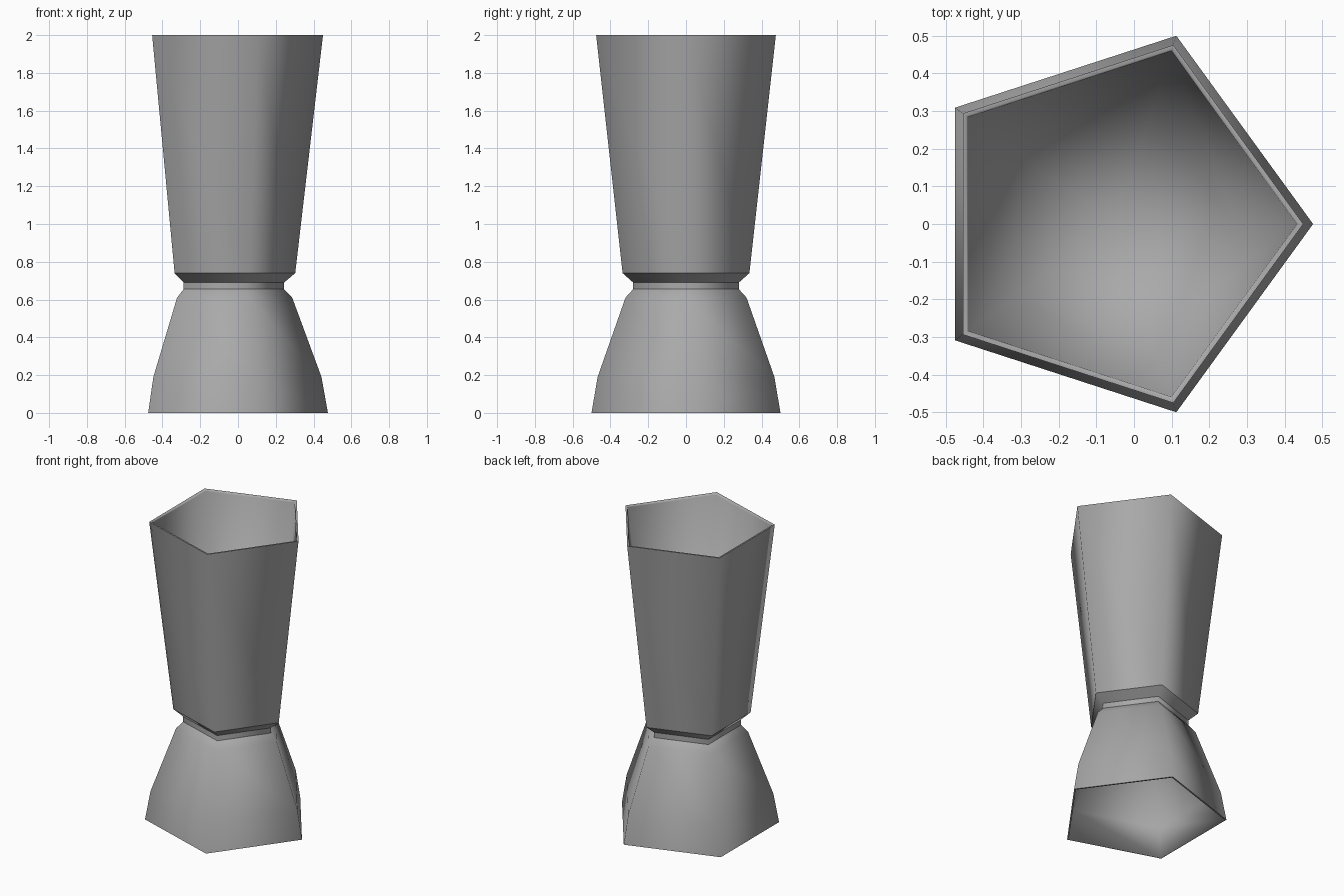
import bpy
import bmesh
import math

SIDES = 5
AXIS_X = -0.05  # a pentagon is not symmetric in x, so its axis sits off centre

old = bpy.data.objects.get("Cube")
if old:
    bpy.data.objects.remove(old, do_unlink=True)

# Single grey metal colour
grey = bpy.data.materials.new("grey_metal")
grey.use_nodes = True
grey.diffuse_color = (0.4, 0.4, 0.4, 1)
grey.node_tree.nodes["Principled BSDF"].inputs["Base Color"].default_value = (0.4, 0.4, 0.4, 1)


def lathe(name, profile, sharp_rings=()):
    """Spin (radius, z) points into a smooth pentagonal shell with chosen hard rings."""
    bm = bmesh.new()
    rings = []
    for radius, z in profile:
        if radius == 0:
            rings.append([bm.verts.new((AXIS_X, 0, z))] * SIDES)
            continue
        ring = []
        for i in range(SIDES):
            a = math.tau * i / SIDES
            ring.append(bm.verts.new((AXIS_X + radius * math.cos(a), radius * math.sin(a), z)))
        rings.append(ring)
    for a, b in zip(rings, rings[1:]):
        for i in range(SIDES):
            j = (i + 1) % SIDES
            corners = list(dict.fromkeys((a[i], b[i], b[j], a[j])))
            bm.faces.new(corners).smooth = True
    for k in sharp_rings:
        for i in range(SIDES):
            edge = bm.edges.get((rings[k][i], rings[k][(i + 1) % SIDES]))
            edge.smooth = False
    mesh = bpy.data.meshes.new(name)
    bm.to_mesh(mesh)
    bm.free()
    mesh.materials.append(grey)
    obj = bpy.data.objects.new(name, mesh)
    bpy.context.collection.objects.link(obj)
    return obj


# Tall cup: floor, inner wall, rim, outer wall, undercut
lathe("upper_cup", [
    (0, 0.78), (0.32, 0.78), (0.483, 1.99), (0.488, 2.0),
    (0.5, 2.0), (0.353, 0.74), (0.294, 0.69),
], sharp_rings=(4, 5))

# Narrow band joining both cups
lathe("neck", [(0.294, 0.69), (0.294, 0.655)])

# Short flared cup, open underneath
lathe("lower_cup", [
    (0.294, 0.655), (0.337, 0.61), (0.492, 0.19), (0.526, 0),
    (0.514, 0), (0.478, 0.19), (0.322, 0.6), (0, 0.62),
], sharp_rings=(3,))
